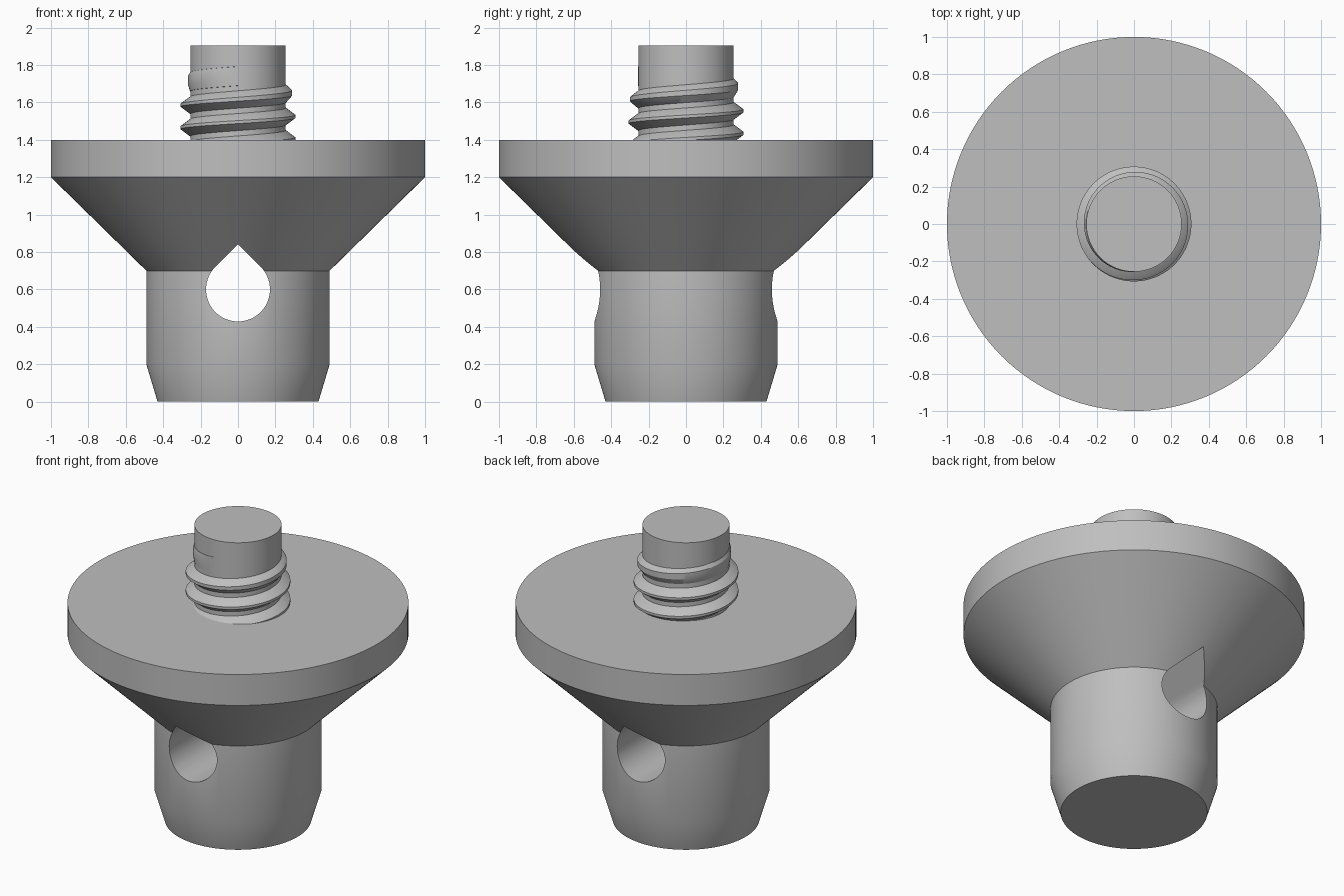
import bpy, bmesh
from math import sin, cos, pi, radians

cube = bpy.data.objects.get("Cube")
if cube:
    bpy.data.objects.remove(cube, do_unlink=True)

grey = bpy.data.materials.new("plain grey")
grey.use_nodes = True
colour = (0.52, 0.52, 0.52, 1)
grey.diffuse_color = colour
grey.node_tree.nodes["Principled BSDF"].inputs["Base Color"].default_value = colour


def make_object(name, bm):
    bmesh.ops.recalc_face_normals(bm, faces=bm.faces)
    mesh = bpy.data.meshes.new(name)
    bm.to_mesh(mesh)
    bm.free()
    mesh.materials.append(grey)
    obj = bpy.data.objects.new(name, mesh)
    bpy.context.collection.objects.link(obj)
    return obj


def skin(bm, rings, closed=False):
    """Bridge rings of vertices with quads; cap the ends unless closed."""
    n = len(rings[0])
    pairs = list(zip(rings, rings[1:]))
    if closed:
        pairs.append((rings[-1], rings[0]))
    for a, b in pairs:
        for i in range(n):
            j = (i + 1) % n
            bm.faces.new((a[i], a[j], b[j], b[i]))
    if not closed:
        bm.faces.new(rings[0])
        bm.faces.new(rings[-1])


def lathe(name, profile, sides=128):
    bm = bmesh.new()
    rings = [[bm.verts.new((r * cos(2 * pi * i / sides), r * sin(2 * pi * i / sides), z))
              for i in range(sides)] for r, z in profile]
    skin(bm, rings)
    return make_object(name, bm)


def smooth(obj):
    bpy.ops.object.select_all(action="DESELECT")
    obj.select_set(True)
    bpy.context.view_layer.objects.active = obj
    bpy.ops.object.shade_smooth_by_angle(angle=radians(25))


# Tapered plug, cone and flange
body = lathe("flanged_body", [(0.43, 0), (0.49, 0.2), (0.49, 0.7), (1, 1.2), (1, 1.4)])

# Teardrop cross hole: round below, two 45 degree slopes meeting above
radius, centre, steps = 0.171, 0.6, 48
outline = [(0, centre + radius * 2 ** 0.5)]
for i in range(steps + 1):
    a = radians(135 + 270 * i / steps)
    outline.append((radius * cos(a), centre + radius * sin(a)))
bm = bmesh.new()
skin(bm, [[bm.verts.new((x, y, z)) for x, z in outline] for y in (-1.5, 1.5)])
cutter = make_object("hole_cutter", bm)
cutter.hide_render = True
cut = body.modifiers.new("cross_hole", "BOOLEAN")
cut.operation = "DIFFERENCE"
cut.solver = "EXACT"
cut.object = cutter
bpy.ops.object.select_all(action="DESELECT")
body.select_set(True)
bpy.context.view_layer.objects.active = body
bpy.ops.object.modifier_apply(modifier=cut.name)
bpy.data.objects.remove(cutter, do_unlink=True)
smooth(body)

# Plain stud
stud = lathe("stud", [(0.255, 1.35), (0.255, 1.905)], 96)
smooth(stud)

# Right-hand thread that fades out towards the top
pitch, per_turn, first, last = 0.12, 72, -0.5, 2.75
bm = bmesh.new()
rings = []
count = int((last - first) * per_turn)
for i in range(count + 1):
    turn = first + (last - first) * i / count
    a, z = 2 * pi * turn, 1.405 + pitch * turn
    fade = min(1, max(0, (turn - 1.6) / (last - 1.6)))
    crest = 0.307 - 0.05 * fade
    section = [(0.24, -0.052), (0.257, -0.045), (crest, -0.008),
               (crest, 0.008 + 0.035 * fade), (0.257, 0.045 + 0.012 * fade),
               (0.24, 0.052 + 0.012 * fade)]
    rings.append([bm.verts.new((r * cos(a), r * sin(a), z + dz)) for r, dz in section])
skin(bm, rings)
smooth(make_object("screw_thread", bm))
